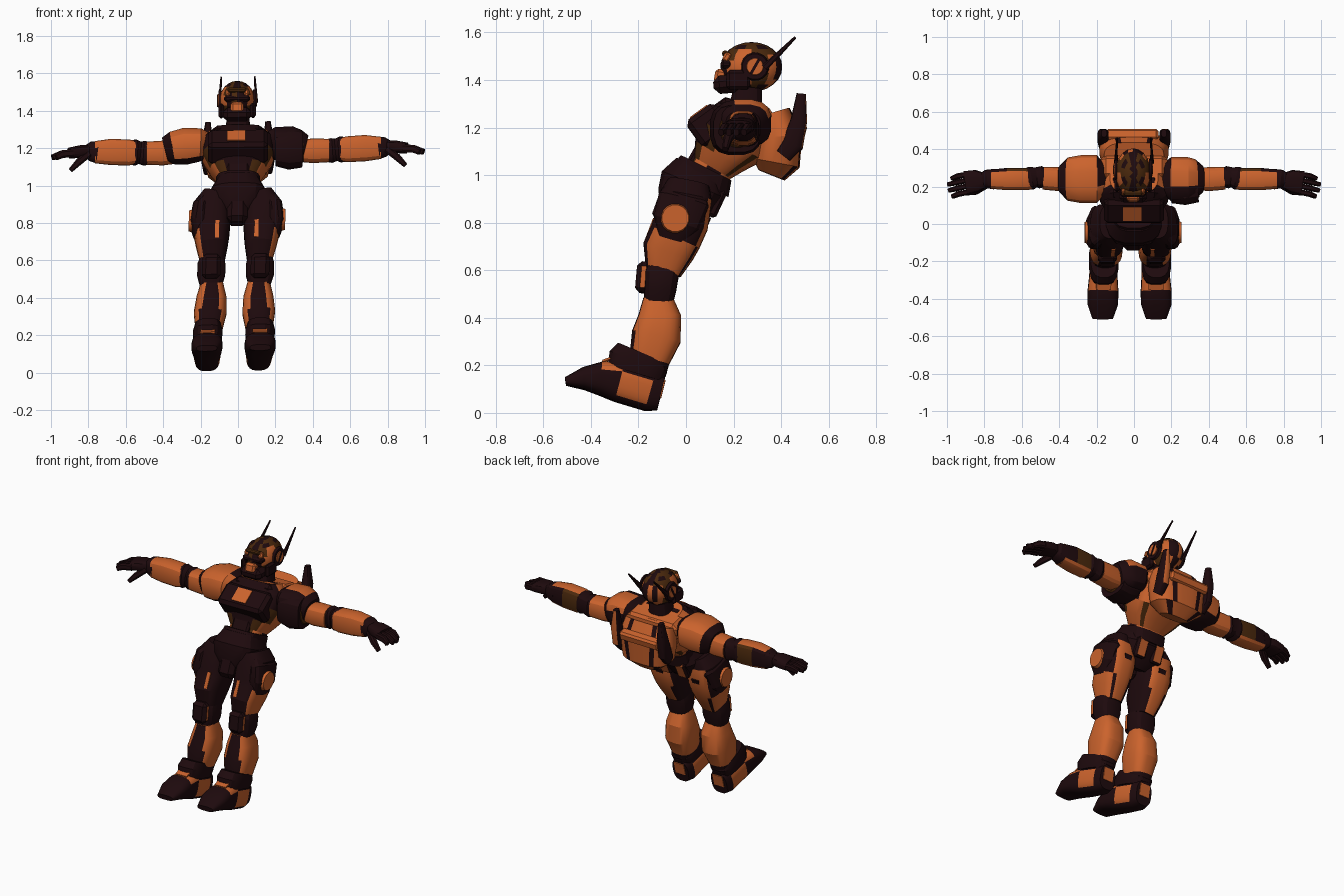
import bpy, bmesh, math
from mathutils import Vector, Matrix

cube = bpy.data.objects.get("Cube")
if cube:
    bpy.data.objects.remove(cube, do_unlink=True)


def material(name, colour):
    mat = bpy.data.materials.new(name)
    mat.use_nodes = True
    mat.diffuse_color = colour
    shader = next(n for n in mat.node_tree.nodes if n.type == "BSDF_PRINCIPLED")
    shader.inputs["Base Color"].default_value = colour
    shader.inputs["Roughness"].default_value = 0.8
    return mat


MATERIALS = [material("burnt orange", (.6, .125, .026, 1)),
             material("dark maroon", (.013, .003, .004, 1)),
             material("dark brown", (.07, .022, .004, 1))]
ORANGE, DARK, BROWN = range(3)


def finish(name, bm, paint):
    """Paint faces by a fixed colour or a rule, then make the object."""
    bmesh.ops.recalc_face_normals(bm, faces=bm.faces)
    bm.normal_update()
    for f in bm.faces:
        f.material_index = paint(f.calc_center_median(), f.normal) if callable(paint) else paint
    # slight uneven stance
    for v in bm.verts:
        v.co.z += .015 * v.co.x
        v.co.x += .028 * (min(v.co.z, 1) - 1)
    mesh = bpy.data.meshes.new(name)
    bm.to_mesh(mesh)
    bm.free()
    for m in MATERIALS:
        mesh.materials.append(m)
    obj = bpy.data.objects.new(name, mesh)
    bpy.context.collection.objects.link(obj)
    bpy.ops.object.select_all(action="DESELECT")
    obj.select_set(True)
    bpy.context.view_layer.objects.active = obj
    bpy.ops.object.shade_smooth_by_angle(angle=math.radians(25))


def loft(name, rings, paint, ref=(1, 0, 0), sides=16, power=.7):
    """Skin rounded-square rings (x, y, z, half width, half depth) along a path."""
    bm = bmesh.new()
    points = [Vector(r[:3]) for r in rings]
    loops = []
    for i, r in enumerate(rings):
        tangent = (points[min(i + 1, len(points) - 1)] - points[max(i - 1, 0)]).normalized()
        u = Vector(ref)
        u = (u - tangent * u.dot(tangent)).normalized()
        v = tangent.cross(u)
        loop = []
        for k in range(sides):
            a = math.tau * (k + .5) / sides
            c, s = (math.copysign(abs(t) ** power, t) for t in (math.cos(a), math.sin(a)))
            loop.append(bm.verts.new(points[i] + u * c * r[3] + v * s * r[4]))
        loops.append(loop)
    for a, b in zip(loops, loops[1:]):
        for k in range(sides):
            j = (k + 1) % sides
            bm.faces.new((a[k], a[j], b[j], b[k]))
    bm.faces.new(loops[0])
    bm.faces.new(loops[-1])
    finish(name, bm, paint)


def box(name, loc, size, paint, lean=0, bevel=.012):
    """Bevelled box leaning back by an angle in degrees."""
    bm = bmesh.new()
    mat = Matrix.Translation(loc) @ Matrix.Rotation(math.radians(-lean), 4, "X") @ Matrix.Diagonal((*size, 1))
    bmesh.ops.create_cube(bm, size=1, matrix=mat)
    if bevel:
        bmesh.ops.bevel(bm, geom=bm.edges[:], offset=bevel, segments=1, affect="EDGES")
    finish(name, bm, paint)


def ball(name, loc, radii, paint):
    bm = bmesh.new()
    mat = Matrix.Translation(loc) @ Matrix.Diagonal((*radii, 1))
    bmesh.ops.create_uvsphere(bm, u_segments=20, v_segments=12, radius=1, matrix=mat)
    finish(name, bm, paint)


def disc(name, x, y, z, r, thick, paint):
    loft(name, [(x, y, z, r, r), (x + thick, y, z, r * .9, r * .9)], paint, (0, 1, 0), power=1)


# Torso
def torso_paint(c, n):
    if n.y > .35 or (n.z > .3 and c.y > .2) or (abs(n.x) > .6 and 1 < c.z < 1.12):
        return ORANGE
    return BROWN if .3 < abs(n.x) < .9 and c.z < 1.17 else DARK


def backpack_paint(c, n):
    return DARK if n.y > .2 and .065 < abs(c.x) < .105 else ORANGE


loft("torso", [(0, .07, .96, .1, .09), (0, .11, 1.03, .11, .09), (0, .14, 1.08, .15, .12),
               (0, .185, 1.15, .19, .165), (0, .24, 1.23, .2, .14), (0, .26, 1.3, .13, .1)],
     torso_paint, sides=24)
box("chest_plate", (0, .096, 1.208), (.32, .15, .14), DARK, -36, .02)
box("chest_badge", (-.01, .055, 1.266), (.1, .09, .009), ORANGE, -36, 0)
box("abdomen_plate", (0, .05, 1.08), (.12, .06, .15), DARK, 30)
box("collar", (0, .2, 1.28), (.26, .12, .07), DARK, 12, .02)
box("upper_back", (0, .3, 1.24), (.36, .14, .1), ORANGE, 12, .03)
loft("neck", [(0, .25, 1.28, .07, .07), (0, .26, 1.37, .06, .06)], DARK)

# Backpack with side pods
loft("backpack", [(0, .36, 1.0, .09, .06), (0, .38, 1.05, .16, .1),
                  (0, .39, 1.16, .185, .1), (0, .36, 1.26, .16, .08)], backpack_paint, sides=32)
box("backpack_bar", (-.01, .475, 1.19), (.28, .06, .06), ORANGE, 15)
for s, side in ((1, "left"), (-1, "right")):
    loft("pod_" + side, [(s * .16, .41, 1.08, .025, .035), (s * .165, .45, 1.13, .03, .045),
                         (s * .165, .475, 1.23, .03, .035), (s * .16, .485, 1.34, .015, .02)],
         lambda c, n: ORANGE if s > 0 and n.y > .85 else DARK)

# Pelvis
loft("pelvis", [(0, -.03, .83, .07, .09), (0, 0, .89, .14, .13), (0, .03, .96, .15, .145),
                (0, .06, 1.03, .11, .11)], DARK)
loft("belt", [(0, .055, .97, .12, .14), (0, .085, 1.03, .12, .12)], DARK)
box("crotch_guard", (0, -.06, .89), (.11, .12, .2), DARK, 20, .025)
for x in (-.06, .06):
    box("rear_guard", (x, .13, .88), (.08, .04, .12), lambda c, n: ORANGE if n.y > .8 else DARK, 25)


# Head
def helmet_paint(c, n):
    if abs(c.x) < .018 or .45 < abs(n.x) < .6:
        return DARK
    return ORANGE if (abs(n.x) > .75 and c.y < .27) or (c.y > .33 and c.z < 1.5) else BROWN


ball("helmet", (-.005, .275, 1.455), (.095, .13, .105), helmet_paint)
box("jaw", (-.005, .2, 1.385), (.15, .17, .075), DARK, -5, .025)
box("face_mask", (-.005, .145, 1.415), (.07, .05, .06), ORANGE, 10)
box("visor", (-.005, .17, 1.465), (.14, .05, .035), DARK)
box("brow", (-.005, .175, 1.505), (.1, .05, .025), BROWN, 30, .008)
for s, side in ((1, "left"), (-1, "right")):
    box("brow_patch_" + side, (s * .05 - .005, .172, 1.495), (.025, .03, .04), ORANGE, 30, .008)
    disc("ear_rim_" + side, s * .085 - .005, .29, 1.455, .06, s * .015, DARK)
    disc("ear_cap_" + side, s * .095 - .005, .29, 1.455, .038, s * .009, ORANGE)
    box("ear_bar_" + side, (s * .103 - .005, .29, 1.455), (.008, .012, .07), DARK, 30, 0)
    box("cheek_guard_" + side, (s * .085 - .005, .22, 1.4), (.03, .1, .08), DARK)
    loft("antenna_" + side, [(s * .095, .33, 1.45, .012, .016), (s * .095, .37, 1.49, .008, .012),
                             (s * .09, .46, 1.58, .004, .005)], DARK, sides=8)

for s, side in ((1, "left"), (-1, "right")):
    # Shoulders: a dark round guard on the left, a broad pad on the right
    def shoulder_paint(c, n):
        if s > 0:
            return ORANGE if c.y > .22 and n.z > .1 and .2 < c.x < .33 else DARK
        return DARK if c.x < -.35 or n.z < -.6 or (c.x > -.2 and c.y > .2) else ORANGE

    half, reach = (.12, .36) if s > 0 else (.13, .39)
    loft("shoulder_" + side, [(s * .16, .24, 1.21, .08, .07), (s * .2, .24, 1.22, half, .09),
                              (s * .28, .24, 1.215, half, .1), (s * (reach - .04), .24, 1.205, half * .9, .09),
                              (s * reach, .24, 1.195, .075, .07)], shoulder_paint, (0, 1, 0))
    if s > 0:
        loft("shoulder_ring", [(.2, .21, 1.19, .1, .09), (.27, .21, 1.19, .11, .11),
                               (.34, .215, 1.19, .1, .1)], DARK, (0, 1, 0))
        disc("shoulder_hub", .34, .215, 1.19, .08, .009, BROWN)

    # Arms
    arm = (0, 1, 0)
    loft("upper_arm_" + side, [(s * .34, .24, 1.18, .06, .06), (s * .4, .24, 1.18, .065, .067),
                               (s * .485, .245, 1.18, .062, .063)], ORANGE, arm)
    loft("elbow_cuff_" + side, [(s * .47, .245, 1.18, .05, .06), (s * .5, .25, 1.18, .06, .067),
                                (s * .525, .25, 1.183, .053, .06), (s * .55, .245, 1.185, .063, .07),
                                (s * .57, .24, 1.185, .058, .066)], DARK, arm)

    def forearm_paint(c, n):
        if n.y > .5 and n.z > -.5:
            return BROWN if abs(c.x) < .7 else DARK
        return ORANGE

    loft("forearm_" + side, [(s * .54, .24, 1.185, .055, .06), (s * .58, .24, 1.185, .06, .07),
                             (s * .68, .24, 1.19, .06, .071), (s * .765, .24, 1.19, .052, .06)],
         forearm_paint, arm, power=.6)
    loft("wrist_" + side, [(s * .75, .24, 1.19, .055, .062), (s * .79, .24, 1.195, .05, .052),
                           (s * .81, .235, 1.195, .04, .035)], DARK, arm)
    loft("palm_" + side, [(s * .79, .235, 1.195, .038, .034), (s * .84, .23, 1.195, .06, .034),
                          (s * .9, .22, 1.187, .064, .03)], DARK, arm)
    for i in range(4):
        y = .172 + i * .032
        tip = (.97, .99, .995, .975)[i]
        loft(f"finger_{i + 1}_{side}", [(s * .88, y, 1.187, .015, .022), (s * .94, y - .012, 1.182, .016, .022),
                                        (s * tip, y - .025, 1.165, .012, .016)], DARK, arm, 8)
    loft("thumb_" + side, [(s * .8, .205, 1.18, .02, .02), (s * .85, .175, 1.14, .02, .02),
                           (s * .895, .165, 1.095, .013, .013)], DARK, arm, 8)

    # Thighs
    def thigh_paint(c, n):
        if n.y > .75 and c.z < .86:
            return ORANGE
        return ORANGE if c.z < .74 and s * n.x > .7 and n.y < .55 else DARK

    loft("thigh_" + side, [(s * .12, .01, .96, .065, .09), (s * .135, .0, .91, .095, .11),
                           (s * .135, -.02, .8, .1, .115), (s * .133, -.045, .74, .095, .112),
                           (s * .13, -.075, .68, .085, .11), (s * .125, -.095, .59, .065, .075)],
         thigh_paint, sides=24)
    box("thigh_stripe_" + side, (s * .105, -.152, .77), (.022, .009, .1), ORANGE, 21, 0)
    box("thigh_inlay_" + side, (s * .13, .075, .76), (.05, .009, .13), DARK, 23, 0)
    loft("hip_guard_" + side, [(s * .195, -.06, .73, .035, .06), (s * .205, -.04, .8, .05, .1),
                               (s * .195, -.01, .89, .045, .11), (s * .16, .0, .945, .03, .08)], DARK)
    disc("hip_disc_" + side, s * .238, -.045, .815, .063, s * .02, ORANGE)

    # Knees and shins
    loft("knee_" + side, [(s * .125, -.09, .63, .06, .065), (s * .13, -.105, .58, .076, .075),
                          (s * .13, -.11, .52, .076, .07), (s * .13, -.115, .46, .058, .06)], DARK)
    box("knee_pad_" + side, (s * .13, -.18, .57), (.1, .06, .13),
        lambda c, n: ORANGE if abs(n.x) > .95 else DARK, 5, .02)

    def shin_paint(c, n):
        return DARK if n.y < -.85 or c.z < .2 else ORANGE

    loft("shin_" + side, [(s * .125, -.12, .49, .058, .06), (s * .125, -.11, .41, .08, .09),
                          (s * .13, -.125, .32, .088, .105), (s * .135, -.155, .22, .07, .085),
                          (s * .14, -.16, .16, .06, .075)], shin_paint, sides=24)

    # Feet
    loft("ankle_cuff_" + side, [(s * .14, -.215, .165, .075, .12), (s * .14, -.2, .215, .08, .13),
                                (s * .14, -.185, .25, .07, .11)], DARK)
    box("cuff_stripe_" + side, (s * .14, -.335, .222), (.08, .035, .009), ORANGE, -20, 0)
    box("heel_plate_" + side, (s * .138, -.1, .1), (.07, .009, .075), ORANGE, 14, 0)

    def foot_paint(c, n):
        instep = -.35 < c.y < -.28 and c.z > .17
        heel = .055 < c.z < .16 and -.3 < c.y < -.14 and abs(n.x) > .6
        return ORANGE if instep or heel else DARK

    loft("foot_" + side, [(s * .138, -.105, .08, .055, .07), (s * .138, -.15, .091, .068, .085),
                          (s * .14, -.28, .13, .076, .085), (s * .142, -.36, .144, .083, .07),
                          (s * .143, -.43, .144, .082, .047), (s * .143, -.507, .132, .055, .016)],
         foot_paint, sides=24)
